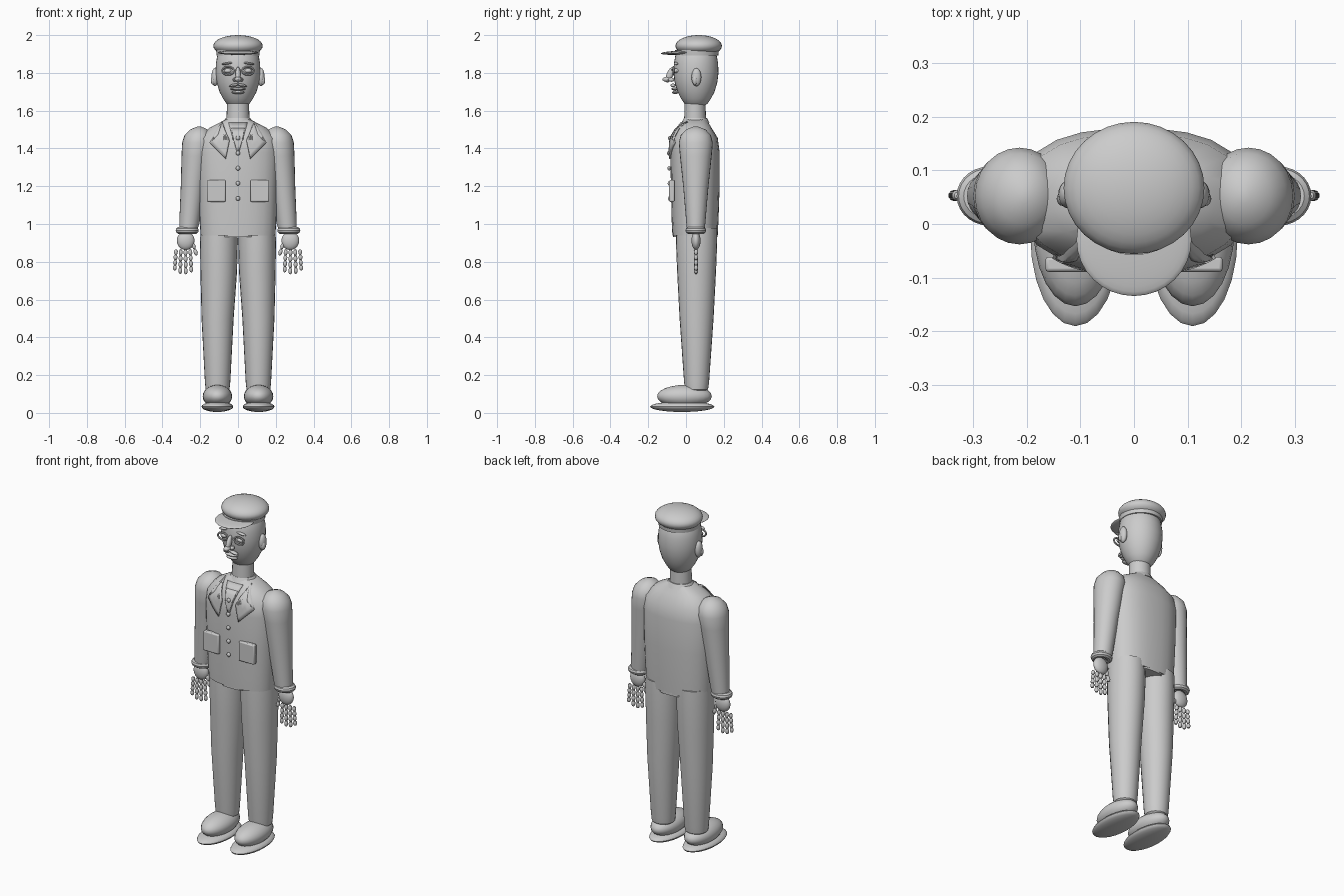
import bpy, bmesh, math
from mathutils import Vector, Matrix

cube = bpy.data.objects.get("Cube")
if cube:
    bpy.data.objects.remove(cube, do_unlink=True)

GREY = (0.6, 0.6, 0.6, 1)
grey = bpy.data.materials.new("plain grey")
grey.use_nodes = True
grey.diffuse_color = GREY
grey.node_tree.nodes["Principled BSDF"].inputs["Base Color"].default_value = GREY
parts = []
MID = 0.053  # depth of the body axis


def finish(name, bm):
    bmesh.ops.recalc_face_normals(bm, faces=bm.faces)
    mesh = bpy.data.meshes.new(name)
    bm.to_mesh(mesh)
    bm.free()
    mesh.materials.append(grey)
    obj = bpy.data.objects.new(name, mesh)
    bpy.context.collection.objects.link(obj)
    parts.append(obj)
    return obj


def ball(name, at, radii, tilt=0, axis='Y', seg=24):
    bm = bmesh.new()
    m = Matrix.Translation(at) @ Matrix.Rotation(tilt, 4, axis) @ Matrix.Diagonal((*radii, 1))
    bmesh.ops.create_uvsphere(bm, u_segments=seg, v_segments=seg // 2, radius=1, matrix=m)
    return finish(name, bm)


def loft(name, rings, power=2, seg=24):
    """Rings are (z, x, y, x radius, y radius)."""
    bm = bmesh.new()
    loops = []
    for z, x, y, rx, ry in rings:
        loop = []
        for i in range(seg):
            a = math.tau * i / seg
            c, s = math.cos(a), math.sin(a)
            k = (abs(c) ** power + abs(s) ** power) ** (-1 / power)
            loop.append(bm.verts.new((x + rx * k * c, y + ry * k * s, z)))
        loops.append(loop)
    for lo, hi in zip(loops, loops[1:]):
        for i in range(seg):
            j = (i + 1) % seg
            bm.faces.new((lo[i], lo[j], hi[j], hi[i]))
    bm.faces.new(loops[0])
    bm.faces.new(loops[-1])
    return finish(name, bm)


def ring(name, at, rx, ry, thick, flat=False):
    """Torus, lying flat or facing the front."""
    bm = bmesh.new()
    n, m = 28, 10
    grid = []
    for i in range(n):
        a = math.tau * i / n
        row = []
        for j in range(m):
            b = math.tau * j / m
            d, h = thick * math.cos(b), thick * math.sin(b)
            u, v = (rx + d) * math.cos(a), (ry + d) * math.sin(a)
            p = Vector((u, v, h)) if flat else Vector((u, h, v))
            row.append(bm.verts.new(p + Vector(at)))
        grid.append(row)
    for i in range(n):
        for j in range(m):
            k, l = (i + 1) % n, (j + 1) % m
            bm.faces.new((grid[i][j], grid[k][j], grid[k][l], grid[i][l]))
    return finish(name, bm)


# Torso: z, half width, front y, back y
TORSO = [(0.94, .198, -.072, .168), (1.02, .203, -.076, .172), (1.2, .21, -.08, .178),
         (1.38, .216, -.083, .178), (1.455, .205, -.078, .168), (1.51, .15, -.045, .135),
         (1.555, .062, -.008, .108)]
POWER = 2.5
loft("jacket", [(z, 0, (f + b) / 2, w, (b - f) / 2) for z, w, f, b in TORSO], POWER, 28)


def chest(x, z):
    """Front surface of the jacket."""
    for lo, hi in zip(TORSO, TORSO[1:]):
        if z <= hi[0] or hi is TORSO[-1]:
            t = min(1, (z - lo[0]) / (hi[0] - lo[0]))
            w, f, b = [p + (q - p) * t for p, q in zip(lo[1:], hi[1:])]
            k = max(0, 1 - (abs(x) / w) ** POWER) ** (1 / POWER)
            return (f + b) / 2 - k * (b - f) / 2


def patch(name, outline, lift, thick):
    """Cloth piece that follows the chest."""
    bm = bmesh.new()
    bm.faces.new([bm.verts.new((x, 0, z)) for x, z in outline])
    bmesh.ops.triangulate(bm, faces=bm.faces)
    bmesh.ops.subdivide_edges(bm, edges=bm.edges, cuts=5, use_grid_fill=True)
    for v in bm.verts:
        v.co.y = chest(v.co.x, v.co.z) - lift
    obj = finish(name, bm)
    mod = obj.modifiers.new("thickness", 'SOLIDIFY')
    mod.thickness = thick
    mod.offset = 0


# Jacket front: shirt, tie, buttons, hem
patch("shirt_front", [(-.05, 1.535), (.05, 1.535), (0, 1.36)], .003, .006)
patch("tie", [(-.035, 1.505), (.035, 1.505), (.025, 1.45), (0, 1.37), (-.025, 1.45)], .006, .008)
for i in range(5):
    z = 1.455 - .08 * i
    ball("button", (0, chest(0, z) - .008, z), (.012, .009, .012), seg=12)
loft("hem", [(.93, 0, .05, .085, .118), (.96, 0, .05, .085, .118)], 4)

# Neck and head
loft("neck", [(1.54, 0, .048, .061, .058), (1.66, 0, .048, .058, .055)])
loft("collar", [(1.535, 0, .05, .082, .075), (1.562, 0, .05, .064, .06)])
HEAD = [(1.625, .045), (1.638, .062), (1.665, .08), (1.7, .098), (1.75, .113), (1.8, .119),
        (1.85, .117), (1.9, .108), (1.94, .085), (1.965, .04)]
loft("head", [(z, 0, MID, r, r) for z, r in HEAD], 2, 32)

# Cap
ball("cap_crown", (0, .067, 1.943), (.131, .123, .057), seg=32)
loft("cap_band", [(1.893, 0, .058, .113, .113), (1.92, 0, .058, .116, .116)], 2, 32)
ball("cap_visor", (0, -.03, 1.907), (.107, .104, .011), .04, 'X', 32)

# Face
ball("nose_bridge", (0, -.085, 1.79), (.014, .018, .045), -.4, 'X', 16)
ball("nose_tip", (0, -.1, 1.766), (.018, .025, .014), seg=16)
ball("upper_lip", (0, -.06, 1.715), (.042, .018, .008), seg=16)
ball("lower_lip", (0, -.056, 1.697), (.034, .018, .009), seg=16)
loft("glasses_bridge", [(1.812, 0, -.073, .024, .004), (1.82, 0, -.073, .024, .004)], 2, 12)

for s, side in ((1, "left_"), (-1, "right_")):
    # Eyes, glasses, brows, moustache and ears
    ring(side + "glasses_rim", (s * .053, -.066, 1.811), .031, .021, .005)
    ball(side + "eye", (s * .053, -.05, 1.811), (.022, .018, .013), seg=16)
    ball(side + "eyebrow", (s * .056, -.052, 1.85), (.032, .012, .006), s * .15, seg=16)
    ball(side + "nostril", (s * .016, -.078, 1.764), (.012, .018, .011), seg=12)
    ball(side + "moustache", (s * .022, -.068, 1.734), (.026, .014, .008), s * .2, seg=16)
    ball(side + "ear", (s * .122, .055, 1.777), (.019, .026, .048), seg=20)
    ball(side + "ear_lobe", (s * .131, .047, 1.762), (.013, .014, .026), seg=12)

    # Lapel and pocket
    patch(side + "lapel", [(s * x, z) for x, z in
          ((.085, 1.54), (.105, 1.47), (.15, 1.43), (.065, 1.345), (.045, 1.44))], .006, .01)
    bm = bmesh.new()
    bmesh.ops.create_cube(bm, size=1, matrix=Matrix.Translation((s * .115, -.075, 1.175))
                          @ Matrix.Diagonal((.1, .028, .115, 1)))
    pocket = finish(side + "pocket", bm)
    bevel = pocket.modifiers.new("rounding", 'BEVEL')
    bevel.width = .006
    bevel.segments = 2

    # Sleeve and cuff
    SLEEVE = [(.96, .264, .046, .046), (1.0, .258, .053, .05), (1.2, .239, .064, .067),
              (1.36, .222, .077, .084), (1.43, .213, .083, .09), (1.47, .21, .073, .08),
              (1.5, .207, .047, .052), (1.515, .205, .012, .014)]
    loft(side + "sleeve", [(z, s * x, .052, rx, ry) for z, x, rx, ry in SLEEVE])
    ring(side + "cuff", (s * .269, .052, .966), .042, .036, .019, True)

    # Hand with jointed fingers
    ball(side + "palm", (s * .277, .053, .912), (.047, .024, .05), seg=20)
    fingers = [((.253 + .025 * i, .865), (.247 + .0295 * i, tip))
               for i, tip in enumerate((.745, .735, .738, .755))]
    fingers.append(((.24, .9), (.219, .835)))
    for a, b in fingers:
        joints = 2 if b[0] < .23 else 4
        tilt = math.atan2(s * (b[0] - a[0]), b[1] - a[1])
        half = math.dist(a, b) / joints / 2
        for k in range(joints):
            t = (k + .5) / joints
            ball(side + "finger_joint", (s * (a[0] + (b[0] - a[0]) * t), .053,
                 a[1] + (b[1] - a[1]) * t), (.011, .011, half * 1.12), tilt, seg=10)

    # Trouser leg: z, x, radius across, radius in depth
    LEG = [(.11, .108, .045, .045), (.125, .108, .063, .061), (.16, .108, .067, .066),
           (.5, .108, .085, .09), (.75, .102, .097, .103), (.9, .101, .1, .109),
           (.98, .1, .098, .109)]
    loft(side + "trouser_leg", [(z, s * x, .056, rx, ry) for z, x, rx, ry in LEG])

    # Shoe
    ball(side + "sole", (s * .109, -.02, .033), (.084, .17, .028), seg=24)
    ball(side + "shoe_upper", (s * .109, -.008, .088), (.078, .145, .06), seg=24)

# Smooth shading with sharp creases kept
bpy.ops.object.select_all(action='DESELECT')
for obj in parts:
    obj.select_set(True)
bpy.context.view_layer.objects.active = parts[0]
bpy.ops.object.shade_smooth_by_angle(angle=math.radians(35))
